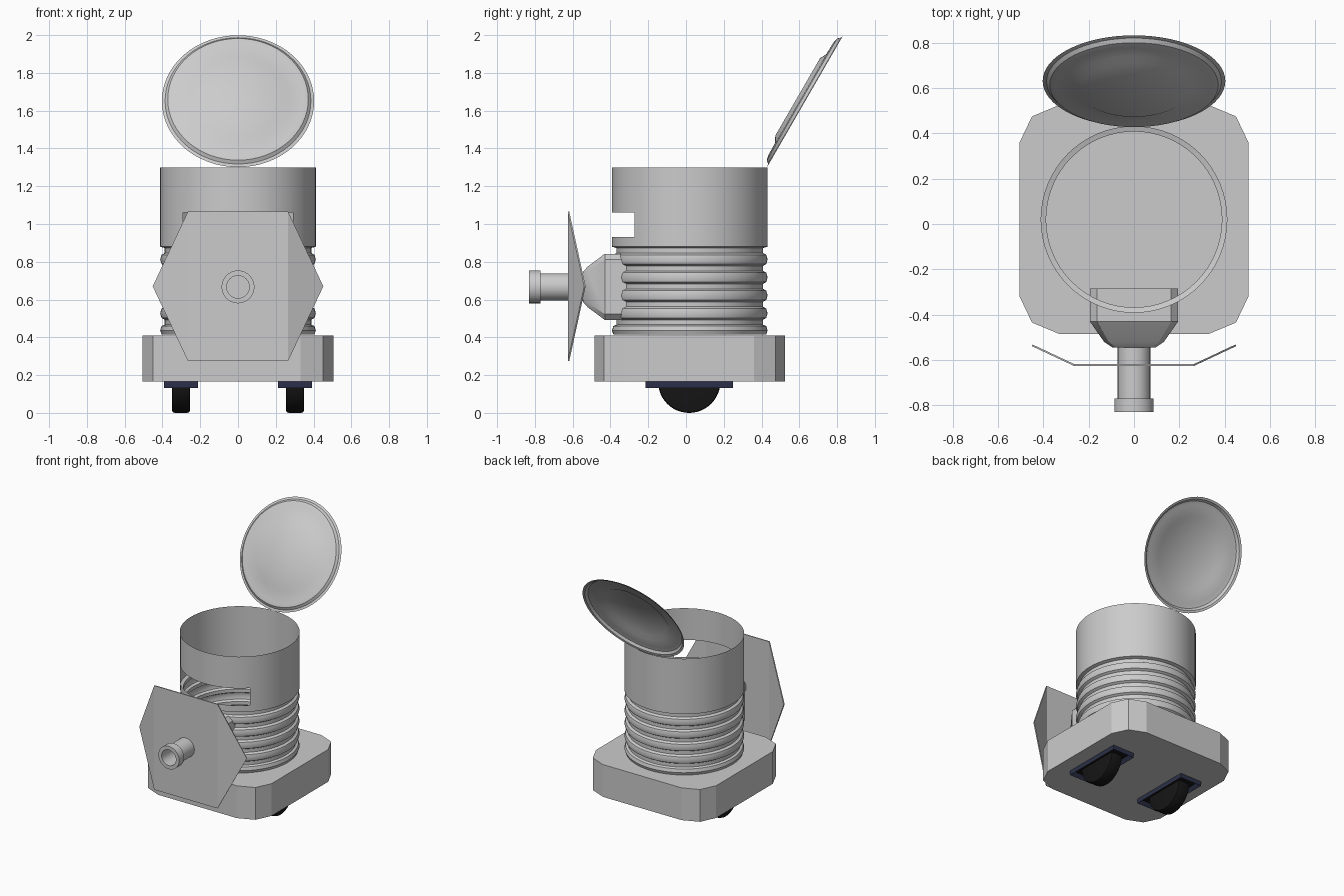
import bpy, bmesh, math
from mathutils import Matrix, Vector

if "Cube" in bpy.data.objects:
    bpy.data.objects.remove(bpy.data.objects["Cube"])


def material(name, rgb):
    m = bpy.data.materials.new(name)
    m.diffuse_color = (*rgb, 1)
    m.use_nodes = True
    m.node_tree.nodes["Principled BSDF"].inputs["Base Color"].default_value = m.diffuse_color
    return m


BLACK = material("black_rubber", (0.008, 0.008, 0.008))
NAVY = material("dark_navy", (0.025, 0.03, 0.065))


def finish(name, bm, mat=None, smooth=None, recalc=True):
    if recalc:
        bmesh.ops.recalc_face_normals(bm, faces=bm.faces)
    me = bpy.data.meshes.new(name)
    bm.to_mesh(me)
    bm.free()
    ob = bpy.data.objects.new(name, me)
    bpy.context.collection.objects.link(ob)
    if mat:
        me.materials.append(mat)
    if smooth:
        bpy.ops.object.select_all(action='DESELECT')
        ob.select_set(True)
        bpy.context.view_layer.objects.active = ob
        bpy.ops.object.shade_smooth_by_angle(angle=math.radians(smooth))
    return ob


def loft(bm, rings, caps=True):
    """Skin a list of equal-length point rings."""
    rows = [[bm.verts.new(p) for p in r] for r in rings]
    n = len(rows[0])
    for a, b in zip(rows, rows[1:]):
        for i in range(n):
            j = (i + 1) % n
            bm.faces.new((a[i], a[j], b[j], b[i]))
    if caps:
        bm.faces.new(rows[0][::-1])
        bm.faces.new(rows[-1])


def lathe(name, profile, matrix, seg=64, skip=None, mat=None, recalc=True, smooth=35):
    """Spin (radius, height) points round local z; skip(row, seg) leaves openings."""
    bm = bmesh.new()
    rows = []
    for r, z in profile:
        if r == 0:
            rows.append([bm.verts.new((0, 0, z))] * seg)
        else:
            rows.append([bm.verts.new((r * math.cos(t), r * math.sin(t), z))
                         for t in (2 * math.pi * i / seg for i in range(seg))])
    for k, (a, b) in enumerate(zip(rows, rows[1:])):
        for i in range(seg):
            if skip and skip(k, i):
                continue
            j = (i + 1) % seg
            bm.faces.new(list(dict.fromkeys((a[i], a[j], b[j], b[i]))))
    bm.transform(matrix)
    return finish(name, bm, mat, smooth, recalc)


CY = 0.02  # centre line of the body

# base block with two-step corners
corner = [(0.505, 0.34), (0.45, 0.455), (0.33, 0.505)]
outline = (corner + [(-x, y) for x, y in corner[::-1]]
           + [(-x, -y) for x, y in corner] + [(x, -y) for x, y in corner[::-1]])
bm = bmesh.new()
loft(bm, [[(x, y + CY, z) for x, y in outline] for z in (0.165, 0.41)])
finish("base", bm)

# open ribbed can with a vision slot at the front
prof = [(0, 0.414), (0.404, 0.414), (0.412, 0.435), (0.405, 0.46)]
for k in range(5):
    z = 0.48 + 0.095 * k
    prof += [(0.388, z - 0.013), (0.388, z + 0.013)]
    if k < 4:
        prof += [(0.405, z + 0.023), (0.412, z + 0.0475), (0.405, z + 0.072)]
prof += [(0.412, 0.88), (0.412, 0.93), (0.412, 1.06), (0.412, 1.3)]
slot_row = len(prof) - 3
lathe("ribbed_body", prof, Matrix.Translation((0, CY, 0)),
      skip=lambda k, i: k == slot_row and 40 <= i < 56, recalc=False)

# open lid, hinged at the back rim, pressed rings facing forward
lid = [(0.403, 0), (0.386, 0.004), (0.372, 0.02), (0.345, 0.026),
       (0.27, 0.028), (0.237, 0.046), (0, 0.046)]
lathe("lid", lid, Matrix.Translation((0, 0.631, 1.65)) @ Matrix.Rotation(math.radians(60), 4, 'X'),
      smooth=30)

# gun mount: chamfered block tapering forward
bm = bmesh.new()
rings = []
for y, w, h in [(-0.285, 0.195, 0.175), (-0.43, 0.195, 0.175),
                (-0.52, 0.132, 0.108), (-0.545, 0.095, 0.08)]:
    c = w * 0.16
    q = [(w, h - c), (w - c, h)]
    oct_ = (q + [(-x, z) for x, z in q[::-1]] + [(-x, -z) for x, z in q]
            + [(x, -z) for x, z in q[::-1]])
    rings.append([(x, y, 0.667 + z) for x, z in oct_])
loft(bm, rings)
finish("gun_mount", bm, smooth=25)

# barrel with muzzle collar and bore
barrel = [(0, 0.5), (0.072, 0.5), (0.072, 0.77), (0.087, 0.77), (0.087, 0.83),
          (0.06, 0.83), (0.06, 0.62), (0, 0.62)]
lathe("barrel", barrel,
      Matrix.Translation((0, 0, 0.667)) @ Matrix.Rotation(math.radians(90), 4, 'X'), seg=32)

# folded hexagonal shield
bm = bmesh.new()
v = [bm.verts.new(p) for p in [(-0.265, -0.622, 0.275), (0.265, -0.622, 0.275),
                               (0.265, -0.622, 1.065), (-0.265, -0.622, 1.065),
                               (0.45, -0.535, 0.67), (-0.45, -0.535, 0.67)]]
for f in [(0, 1, 2, 3), (1, 4, 2), (0, 3, 5)]:
    bm.faces.new([v[i] for i in f])
shield = finish("shield", bm, recalc=False)
sol = shield.modifiers.new("thickness", 'SOLIDIFY')
sol.thickness = 0.008
sol.offset = 0

# wheels in recessed frames
for side, s in (("left", -1), ("right", 1)):
    tyre = [(0, -0.048), (0.15, -0.048), (0.161, -0.044), (0.165, -0.032),
            (0.165, 0.032), (0.161, 0.044), (0.15, 0.048), (0, 0.048)]
    lathe(side + "_wheel", tyre,
          Matrix.Translation((0.302 * s, 0.017, 0.165)) @ Matrix.Rotation(math.radians(90), 4, 'Y'),
          seg=48, mat=BLACK)
    bm = bmesh.new()
    bmesh.ops.create_cube(bm, size=1, matrix=Matrix.Translation((0.302 * s, 0.017, 0.149))
                          @ Matrix.Diagonal((0.18, 0.464, 0.036, 1)))
    bottom = min(bm.faces, key=lambda f: f.calc_center_median().z)
    bmesh.ops.inset_region(bm, faces=[bottom], thickness=0.03)
    bmesh.ops.translate(bm, verts=bottom.verts, vec=Vector((0, 0, 0.025)))
    frame = finish(side + "_wheel_frame", bm, NAVY)
    frame.data.materials.append(BLACK)
    # recess floor is black
    for p in frame.data.polygons:
        if abs(p.center.z - 0.156) < 0.002 and p.normal.z < -0.9:
            p.material_index = 1
